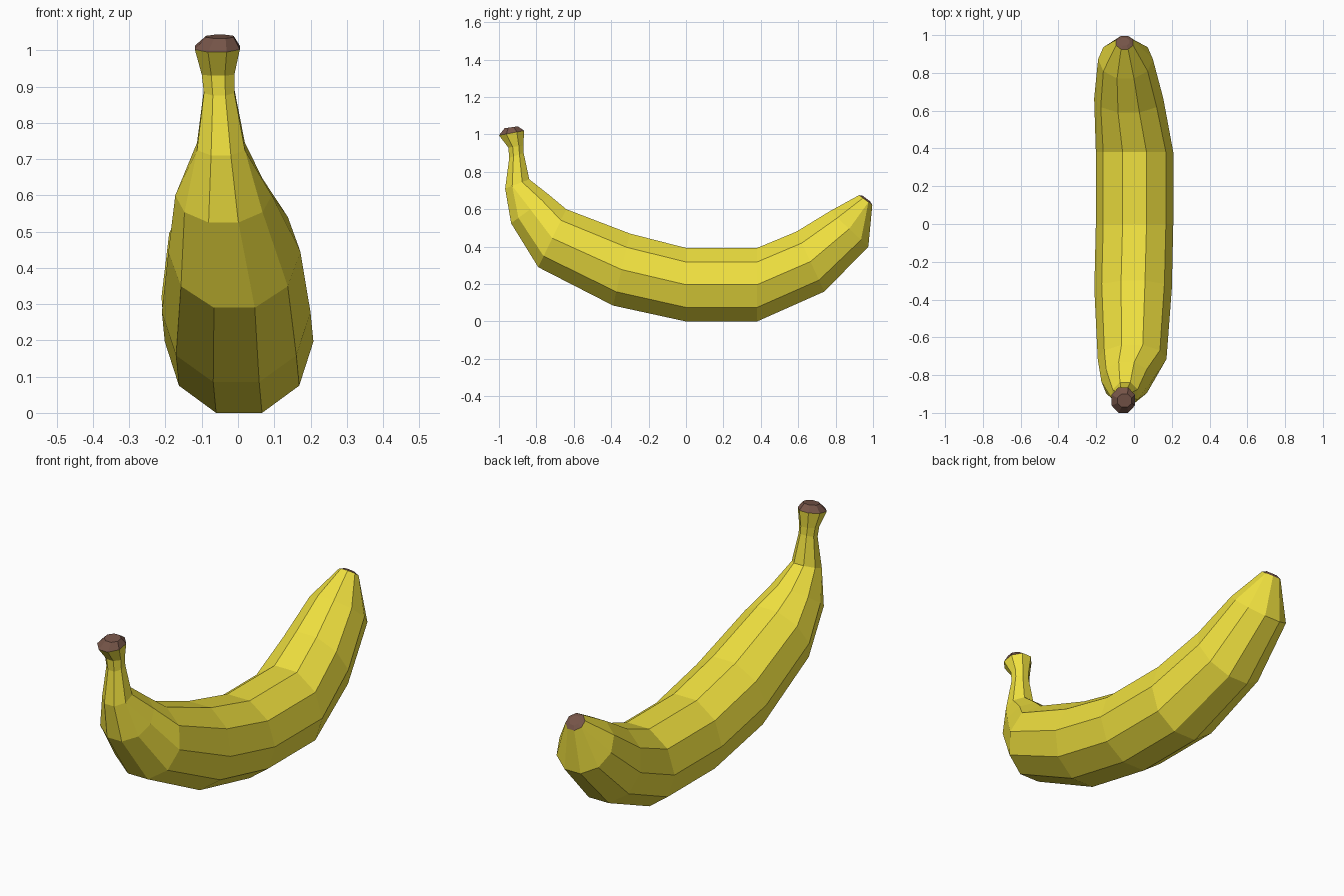
import bpy, bmesh, math

if "Cube" in bpy.data.objects:
    bpy.data.objects.remove(bpy.data.objects["Cube"])

# Half-ring angles measured from the underside; the narrow ends drop to 8 sides
BODY = [18, 54, 90, 126, 162]
NARROW = [22.5, 67.5, 67.5, 112.5, 157.5]


def material(name, color):
    m = bpy.data.materials.new(name)
    m.diffuse_color = (*color, 1)
    m.use_nodes = True
    m.node_tree.nodes["Principled BSDF"].inputs["Base Color"].default_value = m.diffuse_color
    return m


def ring(section):
    """Points of one cross-section: angles, centre x, half width, under and upper (y, z)."""
    angles, cx, w, (y0, z0), (y1, z1) = section
    full = angles + [360 - a for a in reversed(angles)]
    widest = max(math.sin(math.radians(a)) for a in angles)
    k0 = math.cos(math.radians(angles[0]))
    pts = []
    for a in full:
        a = math.radians(a)
        t = 0.5 - 0.5 * math.cos(a) / k0
        pts.append((cx + w * math.sin(a) / widest, y0 + (y1 - y0) * t, z0 + (z1 - z0) * t))
    return pts


def loft(name, sections, mat, cap_first=False, cap_last=False):
    bm = bmesh.new()
    rings = [[bm.verts.new(p) for p in ring(s)] for s in sections]
    n = len(rings[0])
    for a, b in zip(rings, rings[1:]):
        for i in range(n):
            j = (i + 1) % n
            bm.faces.new((a[i], a[j], b[j], b[i]))
    if cap_first:
        bm.faces.new(rings[0])
    if cap_last:
        bm.faces.new(rings[-1])
    bmesh.ops.remove_doubles(bm, verts=bm.verts, dist=0.0005)
    bmesh.ops.recalc_face_normals(bm, faces=bm.faces)
    me = bpy.data.meshes.new(name)
    bm.to_mesh(me)
    bm.free()
    me.materials.append(mat)
    ob = bpy.data.objects.new(name, me)
    bpy.context.collection.objects.link(ob)
    return ob


yellow = material("peel_yellow", (0.87, 0.75, 0.05))
brown = material("tip_brown", (0.18, 0.09, 0.065))

# Cross-sections from the stem top (front) to the blossom end (back)
stem_top = (NARROW, -0.057, 0.062, (-1.0, 0.995), (-0.865, 1.02))
blossom = (NARROW, -0.05, 0.045, (0.996, 0.622), (0.925, 0.675))
peel = [
    stem_top,
    (NARROW, -0.055, 0.045, (-0.95, 0.93), (-0.87, 0.94)),
    (NARROW, -0.052, 0.042, (-0.945, 0.875), (-0.868, 0.90)),
    (NARROW, -0.047, 0.066, (-0.967, 0.71), (-0.838, 0.76)),
    (BODY, -0.04, 0.133, (-0.935, 0.525), (-0.73, 0.675)),
    (BODY, -0.01, 0.182, (-0.79, 0.29), (-0.64, 0.60)),
    (BODY, -0.005, 0.205, (-0.39, 0.085), (-0.30, 0.47)),
    (BODY, 0.003, 0.205, (0, 0), (0, 0.393)),
    (BODY, 0.003, 0.205, (0.38, 0), (0.38, 0.393)),
    (BODY, -0.028, 0.183, (0.74, 0.16), (0.59, 0.48)),
    (BODY, -0.045, 0.145, (0.975, 0.40), (0.77, 0.59)),
    blossom,
]
loft("peel", peel, yellow)

# Brown cut end of the stem
loft("stem_cap", [stem_top, (NARROW, -0.05, 0.038, (-0.97, 1.033), (-0.90, 1.043))],
     brown, cap_last=True)

# Brown blossom tip
loft("blossom_tip", [blossom, (NARROW, -0.05, 0.025, (0.985, 0.642), (0.945, 0.672))],
     brown, cap_last=True)
